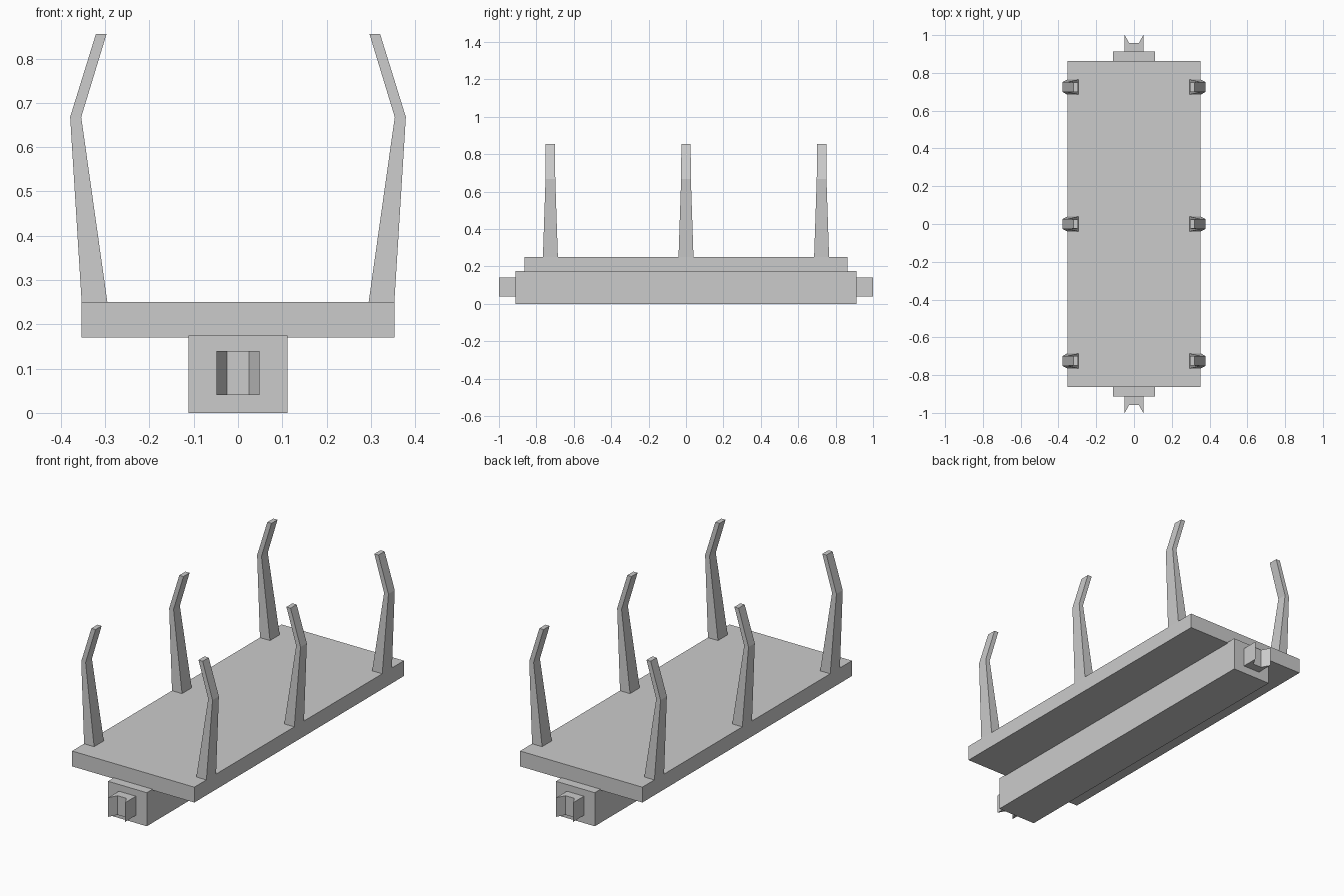
import bpy, bmesh

if "Cube" in bpy.data.objects:
    bpy.data.objects.remove(bpy.data.objects["Cube"])


def make_object(name, bm):
    bmesh.ops.recalc_face_normals(bm, faces=bm.faces)
    mesh = bpy.data.meshes.new(name)
    bm.to_mesh(mesh)
    bm.free()
    obj = bpy.data.objects.new(name, mesh)
    bpy.context.collection.objects.link(obj)
    return obj


def loft(name, rings):
    """Join equal-length point rings with side faces and cap both ends."""
    bm = bmesh.new()
    rows = [[bm.verts.new(p) for p in ring] for ring in rings]
    n = len(rows[0])
    for a, b in zip(rows, rows[1:]):
        for i in range(n):
            j = (i + 1) % n
            bm.faces.new((a[i], a[j], b[j], b[i]))
    bm.faces.new(rows[0])
    bm.faces.new(rows[-1])
    return make_object(name, bm)


def rect(x0, x1, y0, y1, z):
    return [(x0, y0, z), (x1, y0, z), (x1, y1, z), (x0, y1, z)]


def box(name, hx, hy, z0, z1):
    return loft(name, [rect(-hx, hx, -hy, hy, z) for z in (z0, z1)])


# Flat deck and the central beam under it
box("deck", 0.353, 0.864, 0.17, 0.25)
box("centre_beam", 0.112, 0.912, 0.0, 0.175)

# Forked couplers at both ends
fork = [(-0.049, 0.912), (0.049, 0.912), (0.049, 1.0),
        (0.025, 0.957), (-0.025, 0.957), (-0.049, 1.0)]
for label, s in (("front", -1), ("back", 1)):
    loft(label + "_coupler", [[(x, s * y, z) for x, y in fork] for z in (0.04, 0.14)])

# Bent, tapered side stakes: inner x, outer x, half depth, height
stake = [(0.295, 0.353, 0.04, 0.25),
         (0.354, 0.379, 0.026, 0.668),
         (0.297, 0.321, 0.025, 0.855)]
for side, s in (("left", -1), ("right", 1)):
    for place, y in (("front", -0.725), ("middle", 0.0), ("back", 0.725)):
        loft(f"{side}_{place}_stake",
             [rect(s * xi, s * xo, y - d, y + d, z) for xi, xo, d, z in stake])
